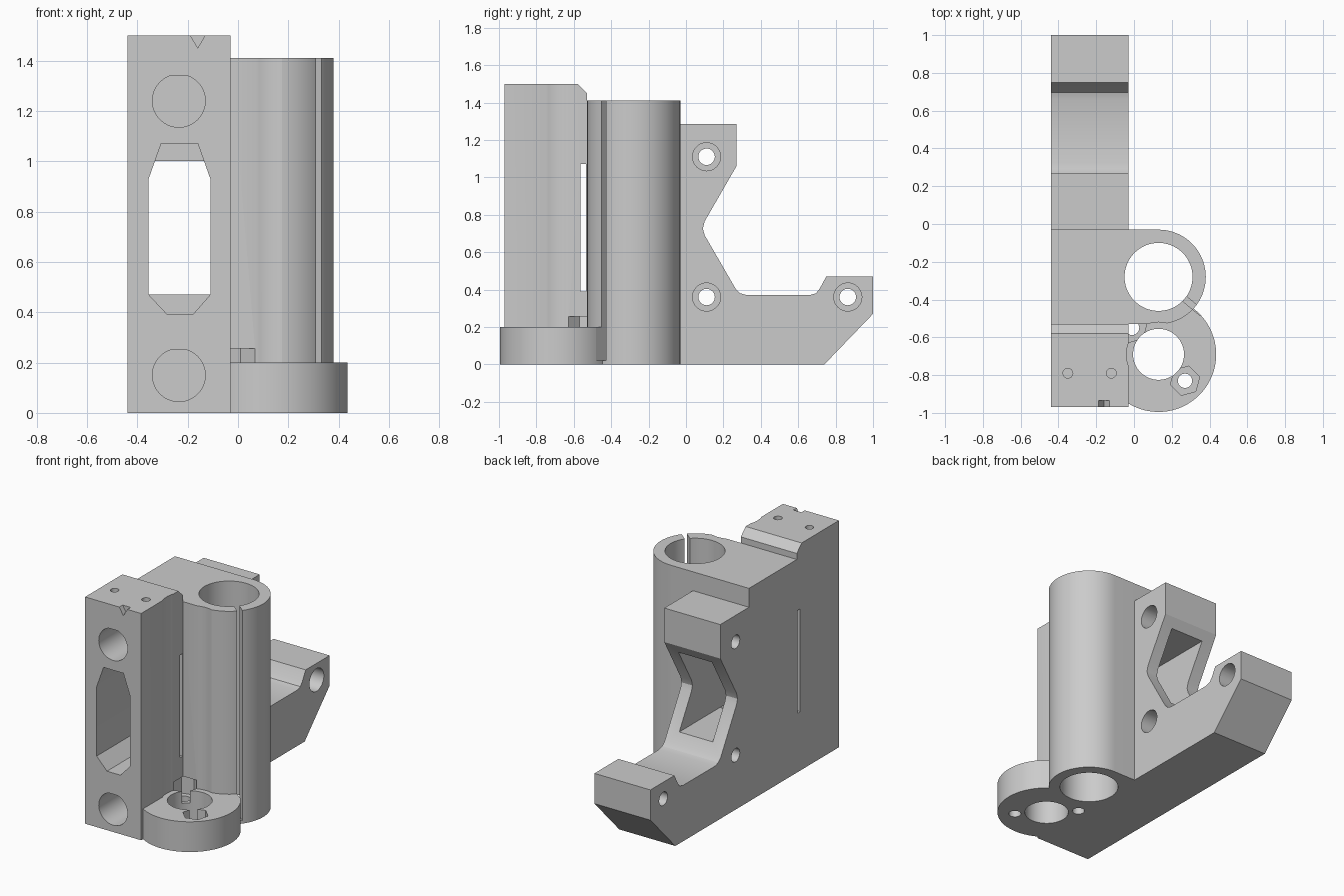
import bpy, bmesh
from math import sin, cos, pi, radians
from mathutils import Matrix, Vector

cube = bpy.data.objects.get("Cube")
if cube:
    bpy.data.objects.remove(cube, do_unlink=True)

grey = bpy.data.materials.new("light_grey_plastic")
grey.use_nodes = True
grey.diffuse_color = (0.6, 0.6, 0.6, 1)
grey.node_tree.nodes["Principled BSDF"].inputs["Base Color"].default_value = grey.diffuse_color


def prism(name, points, axis, low, high):
    """Extrude a 2D outline along an axis: x uses (y, z), y uses (x, z), z uses (x, y)."""
    place = {"x": lambda a, b: (low, a, b),
             "y": lambda a, b: (a, low, b),
             "z": lambda a, b: (a, b, low)}[axis]
    bm = bmesh.new()
    face = bm.faces.new([bm.verts.new(place(a, b)) for a, b in points])
    grown = bmesh.ops.extrude_face_region(bm, geom=[face])["geom"]
    move = Vector([high - low if axis == n else 0 for n in "xyz"])
    bmesh.ops.translate(bm, vec=move, verts=[v for v in grown if isinstance(v, bmesh.types.BMVert)])
    bmesh.ops.recalc_face_normals(bm, faces=bm.faces)
    mesh = bpy.data.meshes.new(name)
    bm.to_mesh(mesh)
    bm.free()
    mesh.materials.append(grey)
    obj = bpy.data.objects.new(name, mesh)
    bpy.context.collection.objects.link(obj)
    return obj


def circle(a, b, r, n=72, turn=0.0):
    return [(a + r * cos(2 * pi * i / n + turn), b + r * sin(2 * pi * i / n + turn)) for i in range(n)]


def rect(a0, a1, b0, b1):
    return [(a0, b0), (a1, b0), (a1, b1), (a0, b1)]


def combine(target, tool, operation):
    """Apply a boolean and discard the tool."""
    tool.hide_render = True
    mod = target.modifiers.new(operation, "BOOLEAN")
    mod.operation, mod.solver, mod.object = operation, "EXACT", tool
    bpy.context.view_layer.update()
    graph = bpy.context.evaluated_depsgraph_get()
    mesh = bpy.data.meshes.new_from_object(target.evaluated_get(graph))
    target.modifiers.clear()
    target.data = mesh
    bpy.data.objects.remove(tool, do_unlink=True)


LEFT, RIGHT = -0.44, -0.03
MID = (LEFT + RIGHT) / 2
TUBE = (0.13, -0.28)
NUT = (0.13, -0.69)

# Rod block and motor arm as one side profile
body = prism("carriage_bracket", [
    (-0.97, 0), (0.74, 0), (1, 0.27), (1, 0.47), (0.75, 0.47),
    (0.715, 0.405), (0.695, 0.38), (0.66, 0.37), (0.325, 0.37), (0.29, 0.38), (0.265, 0.405),
    (0.1, 0.69), (0.09, 0.725), (0.1, 0.765), (0.27, 1.06), (0.27, 1.285),
    (-0.03, 1.285), (-0.03, 1.41), (-0.53, 1.41), (-0.53, 1.45), (-0.58, 1.5), (-0.97, 1.5),
], "x", LEFT, RIGHT)

# Bearing tube: rounded outline joined to the block
outline = [(TUBE[0] + 0.25 * cos(a), TUBE[1] + 0.25 * sin(a))
           for a in [-pi / 2 + pi * i / 40 for i in range(41)]]
outline += [(-0.2, -0.03), (-0.2, -0.53)]
tube = prism("bearing_tube", outline, "z", 0, 1.41)
combine(body, tube, "UNION")

# Clearance for the lead nut, cut before adding its flange
combine(body, prism("nut_clearance", circle(*NUT, 0.17), "z", 0.2, 1.7), "DIFFERENCE")
combine(body, prism("nut_flange", circle(*NUT, 0.305, 90), "z", 0, 0.2), "UNION")

cutters = [
    prism("bearing_bore", circle(*TUBE, 0.18), "z", -0.1, 1.6),
    prism("lead_screw_bore", circle(*NUT, 0.135), "z", -0.1, 0.3),
    # Belt opening: shaped front mouth, plain window behind
    prism("belt_mouth", [(-0.28, 0.39), (-0.18, 0.39), (-0.11, 0.47), (-0.11, 0.93),
                         (-0.16, 1.07), (-0.305, 1.07), (-0.355, 0.93), (-0.355, 0.47)],
          "y", -1.1, -0.2),
    prism("belt_window", rect(-0.355, -0.11, 0.47, 1.0), "y", -0.3, 0.6),
    prism("tension_slot", rect(-0.565, -0.535, 0.39, 1.07), "x", -0.6, 0.05),
    prism("front_notch", [(-0.195, 1.51), (-0.16, 1.45), (-0.125, 1.51)], "y", -1.0, -0.935),
]

# Blind rod sockets with flattened tops
for z in (0.15, 1.24):
    socket = [(a, min(b, z + 0.1)) for a, b in circle(MID, z, 0.105)]
    flat = [p for p in socket if p[1] >= z + 0.1]
    socket = [p for p in socket if p not in flat[1:-1]]
    cutters.append(prism("rod_socket", socket, "y", -1.1, -0.1))

# Pin holes in the top
for x in (-0.35, -0.12):
    cutters.append(prism("pin_hole", circle(x, -0.79, 0.026, 24), "z", 1.3, 1.6))

# Motor screws with counterbores
for y, z in ((0.11, 0.36), (0.11, 1.11), (0.865, 0.36)):
    cutters.append(prism("motor_screw", circle(y, z, 0.044, 32), "x", -0.6, 0.1))
    cutters.append(prism("screw_head", circle(y, z, 0.075, 40), "x", -0.23, 0.1))

# Flange screws and hexagonal nut traps
for x, y, top in ((0.27, -0.83, 0.3), (-0.01, -0.55, 0.255)):
    cutters.append(prism("flange_screw", circle(x, y, 0.038, 24), "z", -0.1, 0.2))
    cutters.append(prism("nut_trap", circle(x, y, 0.08, 6, radians(15)), "z", 0.12, top))

for cutter in cutters:
    combine(body, cutter, "DIFFERENCE")

# Relief slit along the bearing tube
slit = prism("tube_slit", rect(0.1, 0.3, -0.016, 0.016), "z", 0.02, 1.6)
slit.data.transform(Matrix.Translation((*TUBE, 0)) @ Matrix.Rotation(radians(-40), 4, "Z"))
combine(body, slit, "DIFFERENCE")

bpy.ops.object.select_all(action="DESELECT")
body.select_set(True)
bpy.context.view_layer.objects.active = body
bpy.ops.object.shade_smooth_by_angle(angle=radians(25))
